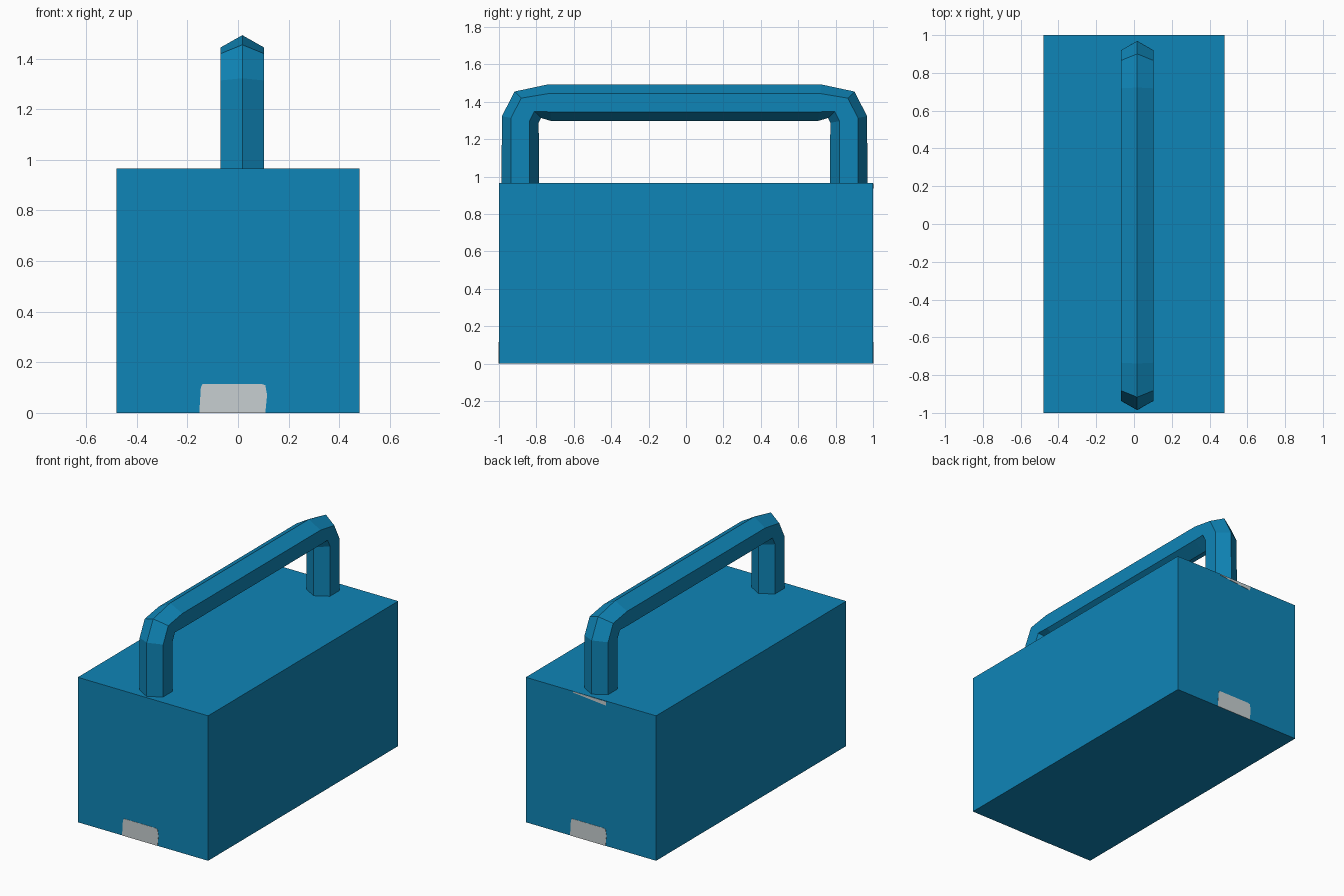
import bpy, bmesh, math

if "Cube" in bpy.data.objects:
    bpy.data.objects.remove(bpy.data.objects["Cube"])


def material(name, rgb):
    m = bpy.data.materials.new(name)
    m.diffuse_color = (*rgb, 1)
    m.use_nodes = True
    m.node_tree.nodes["Principled BSDF"].inputs["Base Color"].default_value = m.diffuse_color
    return m


blue = material("blue", (0.0048, 0.235, 0.475))
grey = material("light grey", (0.57, 0.625, 0.635))


def finish(bm, name, mat):
    bmesh.ops.recalc_face_normals(bm, faces=bm.faces[:])
    me = bpy.data.meshes.new(name)
    bm.to_mesh(me)
    bm.free()
    me.materials.append(mat)
    ob = bpy.data.objects.new(name, me)
    bpy.context.collection.objects.link(ob)
    return ob


# Box body
H = 0.965
bm = bmesh.new()
bmesh.ops.create_cube(bm, size=1)
for v in bm.verts:
    v.co = (v.co.x * 0.96, v.co.y * 2, (v.co.z + 0.5) * H)
finish(bm, "box_body", blue)

# Handle: hexagonal bar swept along a bent path (y, z, outward angle, radius)
CX, CY = 0.017, -0.008
half = [(0.878, H - 0.02, 0, 0.1), (0.878, 1.305, 10, 0.1),
        (0.838, 1.384, 45, 0.1), (0.722, 1.395, 85, 0.098)]
path = half + [(-y, z, 180 - a, r) for y, z, a, r in reversed(half)]
bm = bmesh.new()
rings = []
for y, z, a, r in path:
    a = math.radians(a)
    ring = []
    for k in range(6):
        t = k * math.pi / 3
        out, side = r * math.cos(t), 0.1 * math.sin(t)
        ring.append(bm.verts.new((CX + side, CY + y + out * math.cos(a),
                                  z + out * math.sin(a))))
    rings.append(ring)
# Keep the lower ends level inside the box
for v in rings[0] + rings[-1]:
    v.co.z = H - 0.02
for r0, r1 in zip(rings, rings[1:]):
    for k in range(6):
        j = (k + 1) % 6
        bm.faces.new((r0[k], r0[j], r1[j], r1[k]))
bm.faces.new(rings[0])
bm.faces.new(rings[-1])
finish(bm, "handle", blue)


# Thin end plates lying on the end faces
def plate(name, outline, side):
    bm = bmesh.new()
    vs = [bm.verts.new((-side * x, side * 0.999, z)) for x, z in outline]
    f = bm.faces.new(vs)
    ext = bmesh.ops.extrude_face_region(bm, geom=[f])
    for e in ext["geom"]:
        if isinstance(e, bmesh.types.BMVert):
            e.co.y = side * 1.0015
    finish(bm, name, grey)


low = [(-0.153, 0.0), (0.108, 0.0), (0.115, 0.07), (0.108, 0.11),
       (0.09, 0.115), (-0.14, 0.115), (-0.147, 0.1)]
plate("front_lower_plate", low, -1)
plate("back_lower_plate", low, 1)
plate("back_upper_plate", [(-0.13, H - 0.008), (0.11, H - 0.03), (0.113, H - 0.004),
                           (-0.13, H - 0.001)], 1)
